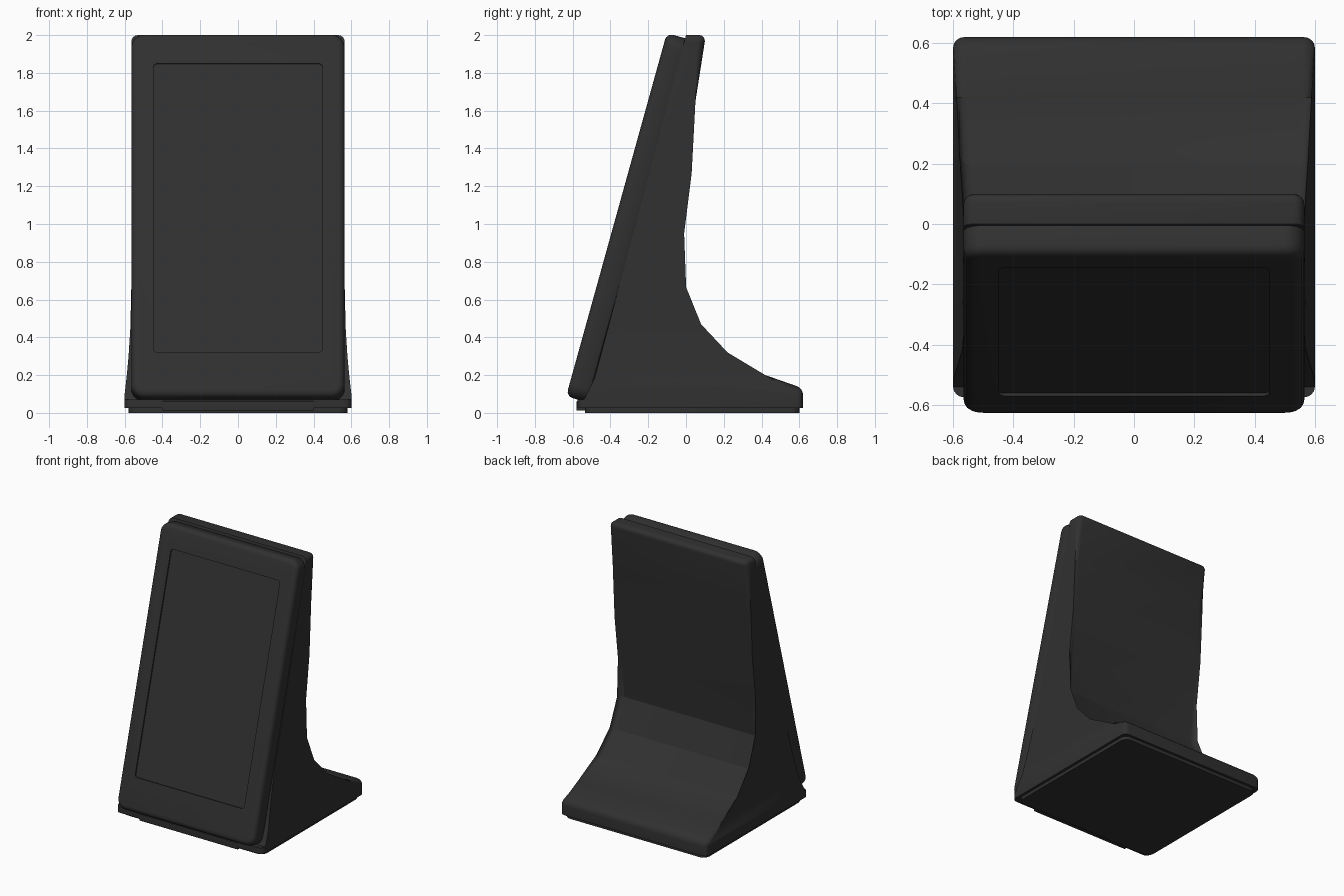
import bpy, bmesh, math
from mathutils import Matrix, Vector

cube = bpy.data.objects.get("Cube")
if cube:
    bpy.data.objects.remove(cube, do_unlink=True)

charcoal = bpy.data.materials.new("charcoal")
charcoal.use_nodes = True
COLOUR = (0.03, 0.03, 0.03, 1)
charcoal.diffuse_color = COLOUR
charcoal.node_tree.nodes["Principled BSDF"].inputs["Base Color"].default_value = COLOUR

TILT = Matrix.Rotation(math.radians(-15.5), 4, "X")


def finish(name, bm):
    """Turn a bmesh into a smooth-by-angle object."""
    bmesh.ops.recalc_face_normals(bm, faces=bm.faces)
    mesh = bpy.data.meshes.new(name)
    bm.to_mesh(mesh)
    bm.free()
    mesh.materials.append(charcoal)
    obj = bpy.data.objects.new(name, mesh)
    bpy.context.collection.objects.link(obj)
    return obj


def smooth(obj):
    bpy.ops.object.select_all(action="DESELECT")
    obj.select_set(True)
    bpy.context.view_layer.objects.active = obj
    bpy.ops.object.shade_smooth_by_angle(angle=math.radians(35))


def bevel(bm, edges, width, segments):
    bmesh.ops.bevel(bm, geom=edges, offset=width, segments=segments,
                    profile=0.5, affect="EDGES", clamp_overlap=True)


def along(edge, axis):
    d = edge.verts[0].co - edge.verts[1].co
    return abs(d[axis]) > 0.999 * d.length


def slab(centre, size, axis, radius):
    """Box whose edges along one axis are rounded."""
    bm = bmesh.new()
    bmesh.ops.create_cube(bm, size=1)
    bmesh.ops.scale(bm, vec=size, verts=bm.verts)
    bevel(bm, [e for e in bm.edges if along(e, axis)], radius, 6)
    bmesh.ops.translate(bm, vec=centre, verts=bm.verts)
    return bm


def rim(bm, axis, value):
    return [e for e in bm.edges
            if all(abs(v.co[axis] - value) < 1e-4 for v in e.verts)]


# Stand: side profile (y, z) extruded across x
back = [(0.105, 2.0), (0.05, 1.65), (0.03, 1.27), (-0.01, 0.95),
        (-0.035, 0.66), (0.05, 0.45), (0.2, 0.29), (0.42, 0.2), (0.62, 0.13)]
front = [(0.62, 0.025), (-0.575, 0.025), (-0.575, 0.07), (-0.54, 0.07),
         (-0.485, 0.18), (0.0, 2.0)]
profile = back + front
bm = bmesh.new()
sides = [[bm.verts.new((x, y, z)) for y, z in profile] for x in (-0.565, 0.565)]
for s in sides:
    bm.faces.new(s)
n = len(profile)
for i in range(n):
    j = (i + 1) % n
    bm.faces.new((sides[0][i], sides[0][j], sides[1][j], sides[1][i]))

# Round the back rims, the top and heel edges and the front toe corners
last = len(back) - 1
pairs = [(i, i + 1) for i in range(last + 1)] + [(n - 1, 0), (last + 2, last + 3)]
edges = [bm.edges.get((s[i], s[j])) for s in sides for i, j in pairs]
edges += [bm.edges.get((sides[0][i], sides[1][i])) for i in (0, last)]
bevel(bm, edges, 0.04, 4)

# Flare the sides towards the base
for z in (0.1, 0.2, 0.3, 0.45, 0.66):
    bmesh.ops.bisect_plane(bm, geom=bm.verts[:] + bm.edges[:] + bm.faces[:],
                           plane_co=(0, 0, z), plane_no=(0, 0, 1))
for v in bm.verts:
    t = min(1, max(0, (0.66 - v.co.z) / 0.56))
    v.co.x *= 1 + 0.062 * t * t
smooth(finish("stand", bm))

# Foot plate and front lip
smooth(finish("foot_plate", slab((0, 0.033, 0.016), (1.16, 1.136, 0.032), 2, 0.05)))
smooth(finish("front_lip", slab((0, -0.55, 0.037), (0.8, 0.06, 0.05), 0, 0.005)))

# Tilted display panel with rounded rims
bm = slab((0, -0.575, 0.9125), (1.13, 0.12, 1.995), 1, 0.07)
bevel(bm, rim(bm, 1, -0.635), 0.035, 4)
bevel(bm, rim(bm, 1, -0.515), 0.02, 2)
bm.transform(TILT)
panel = finish("display_panel", bm)

# Shallow screen recess
bm = slab((0, -0.675, 0.95), (0.894, 0.1, 1.587), 1, 0.02)
bm.transform(TILT)
cutter = finish("screen_cutter", bm)
cutter.hide_render = True
cut = panel.modifiers.new("screen_recess", "BOOLEAN")
cut.operation = "DIFFERENCE"
cut.solver = "EXACT"
cut.object = cutter
bpy.context.view_layer.objects.active = panel
bpy.ops.object.modifier_apply(modifier=cut.name)
bpy.data.objects.remove(cutter, do_unlink=True)
smooth(panel)
